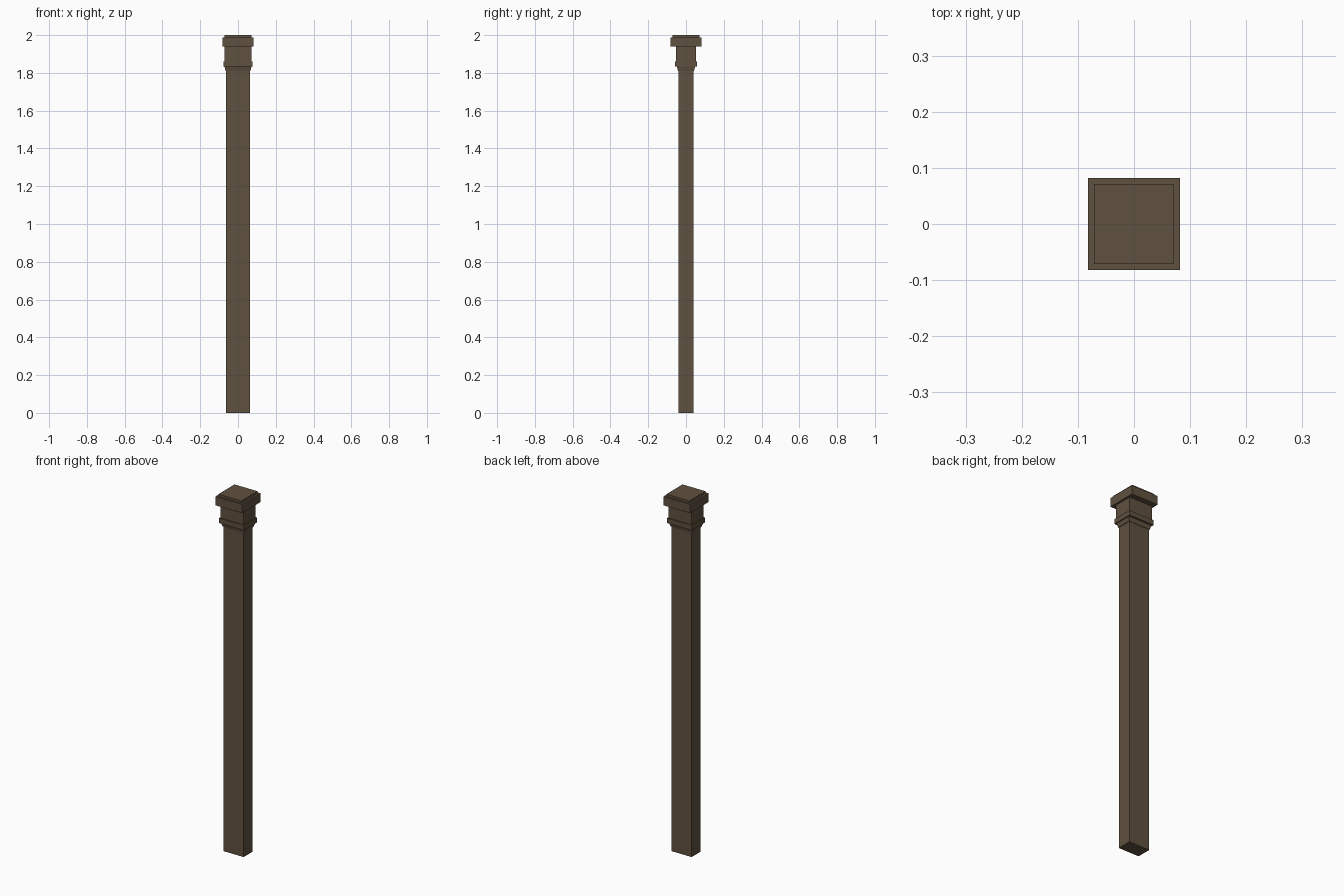
import bpy, bmesh

if "Cube" in bpy.data.objects:
    bpy.data.objects.remove(bpy.data.objects["Cube"])

wood = bpy.data.materials.new("dark brown wood")
wood.diffuse_color = (0.115, 0.082, 0.05, 1)
wood.use_nodes = True
wood.node_tree.nodes["Principled BSDF"].inputs["Base Color"].default_value = wood.diffuse_color


def stacked_rings(name, rings, cap_bottom=False, cap_top=False):
    """Loft rectangular rings given as (half width, half depth, height)."""
    bm = bmesh.new()
    loops = [[bm.verts.new((sx * w, sy * d, z))
              for sx, sy in ((-1, -1), (1, -1), (1, 1), (-1, 1))]
             for w, d, z in rings]
    for low, high in zip(loops, loops[1:]):
        for i in range(4):
            j = (i + 1) % 4
            bm.faces.new((low[i], low[j], high[j], high[i]))
    if cap_bottom:
        bm.faces.new(loops[0][::-1])
    if cap_top:
        bm.faces.new(loops[-1])
    mesh = bpy.data.meshes.new(name)
    bm.to_mesh(mesh)
    bm.free()
    mesh.materials.append(wood)
    obj = bpy.data.objects.new(name, mesh)
    bpy.context.collection.objects.link(obj)
    return obj


# Plain rectangular shaft
stacked_rings("shaft", [(0.063, 0.04, 0), (0.063, 0.04, 1.81)], cap_bottom=True)

# Capital: tapered foot, collar, neck, square slab and raised top plate
stacked_rings("capital", [
    (0.063, 0.04, 1.81), (0.066, 0.042, 1.81), (0.071, 0.048, 1.833),
    (0.077, 0.058, 1.833), (0.077, 0.058, 1.86),
    (0.071, 0.052, 1.86), (0.071, 0.052, 1.939),
    (0.082, 0.082, 1.939), (0.082, 0.082, 1.988),
    (0.071, 0.071, 1.988), (0.071, 0.071, 2.0),
], cap_top=True)
